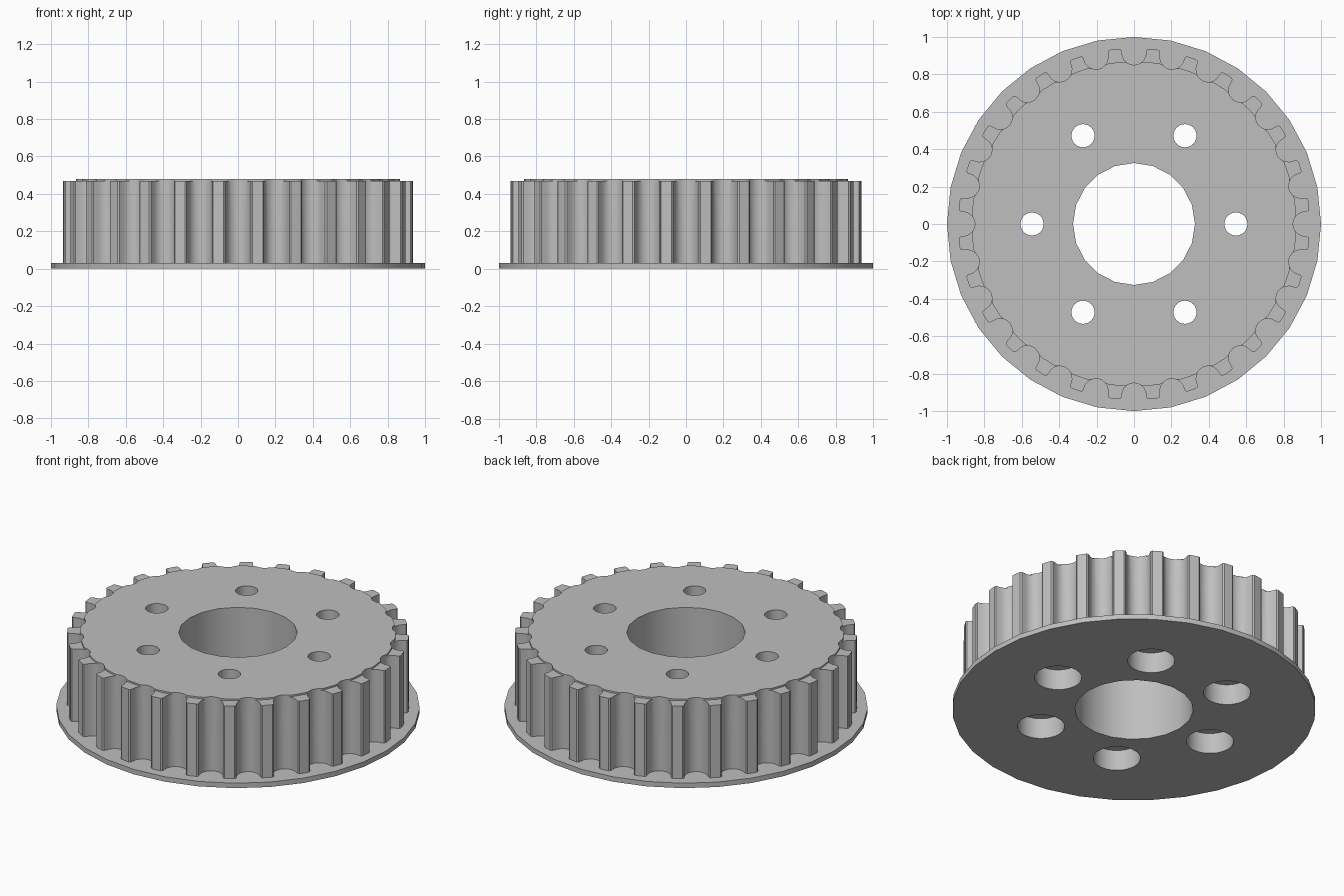
import bpy, bmesh
from math import sin, cos, pi, radians, hypot, atan2

if "Cube" in bpy.data.objects:
    bpy.data.objects.remove(bpy.data.objects["Cube"])

TEETH = 28
PITCH = 2 * pi / TEETH
TIP_R, GROOVE_C, GROOVE_R = 0.94, 0.915, 0.065

metal = bpy.data.materials.new("grey metal")
metal.diffuse_color = (0.52, 0.52, 0.52, 1)
metal.use_nodes = True
metal.node_tree.nodes["Principled BSDF"].inputs["Base Color"].default_value = metal.diffuse_color


def circle(r, n, cx=0, cy=0):
    return [(cx + r * cos(2 * pi * i / n), cy + r * sin(2 * pi * i / n)) for i in range(n)]


def toothed_outline(max_r=TIP_R):
    """Round-bottomed grooves between teeth with softened tips."""
    half = [(TIP_R, -PITCH / 2), (TIP_R, -0.083), (0.934, -0.074)]
    groove = [(r * cos(a), r * sin(a)) for r, a in half]
    arc = [radians(-90 + 180 * i / 10) for i in range(11)]
    groove += [(GROOVE_C - GROOVE_R * cos(a), GROOVE_R * sin(a)) for a in arc]
    groove += [(r * cos(a), -r * sin(a)) for r, a in reversed(half[1:])]
    pts = []
    for k in range(TEETH):
        for x, y in groove:
            r, a = min(hypot(x, y), max_r), atan2(y, x) + k * PITCH
            pts.append((r * cos(a), r * sin(a)))
    return pts


def prism(name, outline, z0, z1):
    bm = bmesh.new()
    low = [bm.verts.new((x, y, z0)) for x, y in outline]
    high = [bm.verts.new((x, y, z1)) for x, y in outline]
    bm.faces.new(low[::-1])
    bm.faces.new(high)
    n = len(low)
    for i in range(n):
        j = (i + 1) % n
        bm.faces.new((low[i], low[j], high[j], high[i]))
    mesh = bpy.data.meshes.new(name)
    bm.to_mesh(mesh)
    bm.free()
    mesh.materials.append(metal)
    ob = bpy.data.objects.new(name, mesh)
    bpy.context.collection.objects.link(ob)
    return ob


def combine(target, tool, operation):
    bpy.context.view_layer.objects.active = target
    mod = target.modifiers.new(operation, 'BOOLEAN')
    mod.operation, mod.object, mod.solver = operation, tool, 'EXACT'
    bpy.ops.object.modifier_apply(modifier=mod.name)
    bpy.data.objects.remove(tool)


# flange, toothed rim and raised top face
pulley = prism("toothed_pulley", circle(1, 32), 0, 0.03)
combine(pulley, prism("toothed_rim", toothed_outline(), 0.015, 0.47), 'UNION')
combine(pulley, prism("top_face", toothed_outline(0.868), 0.3, 0.48), 'UNION')

# central bore
combine(pulley, prism("bore_cutter", circle(0.326, 20), -0.1, 0.6), 'DIFFERENCE')

# six bolt holes, counterbored from below
for k in range(6):
    cx, cy = 0.545 * cos(k * pi / 3), 0.545 * sin(k * pi / 3)
    combine(pulley, prism("bolt_cutter", circle(0.062, 24, cx, cy), -0.1, 0.6), 'DIFFERENCE')
    combine(pulley, prism("counterbore_cutter", circle(0.13, 32, cx, cy), -0.1, 0.125), 'DIFFERENCE')

bpy.context.view_layer.objects.active = pulley
pulley.select_set(True)
bpy.ops.object.shade_smooth_by_angle(angle=radians(30))
